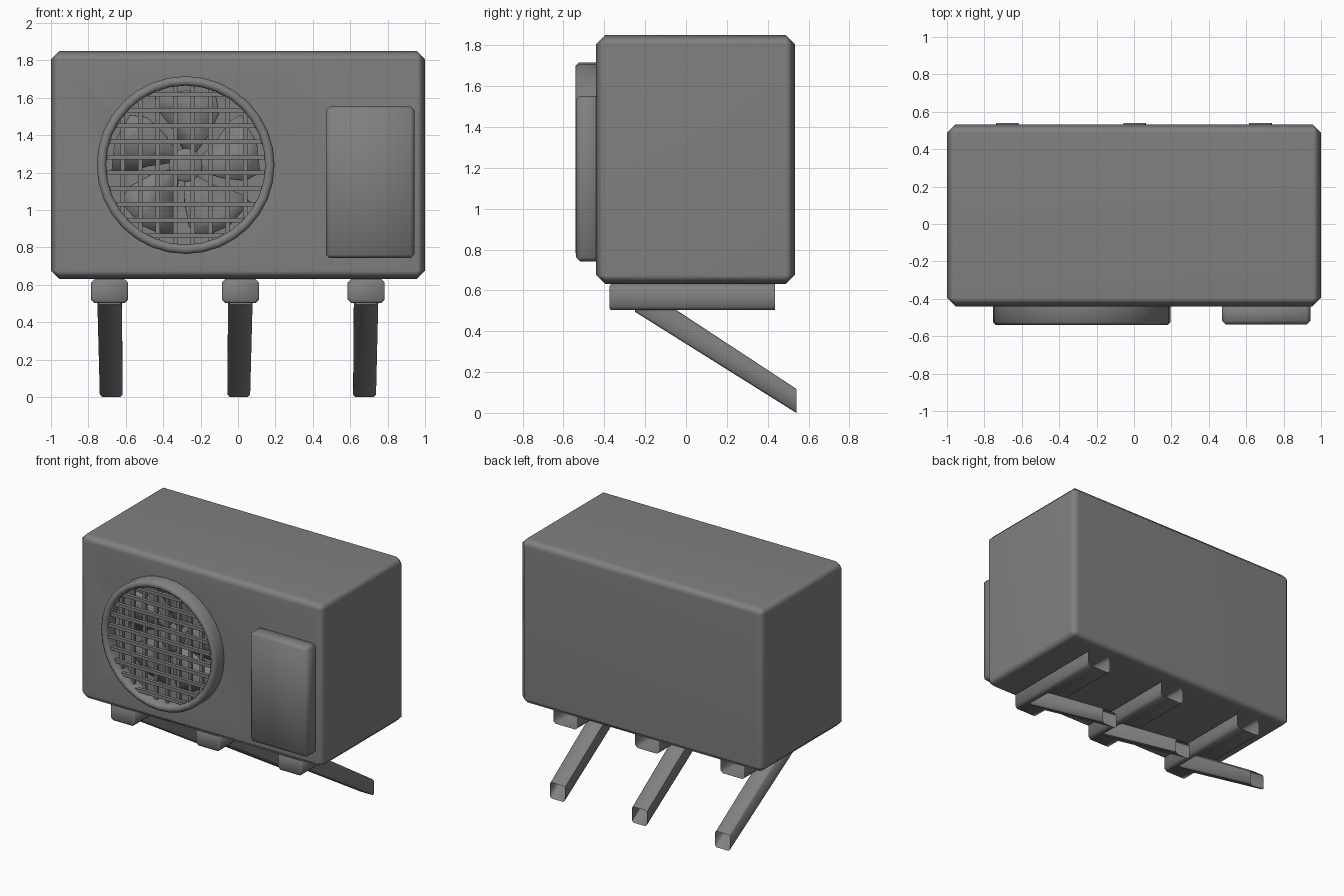
import bpy, bmesh
from math import sin, cos, pi, radians, sqrt

if "Cube" in bpy.data.objects:
    bpy.data.objects.remove(bpy.data.objects["Cube"])

FX, FZ = -0.28, 1.24          # fan centre on the front face

# dark grey paint for every part
paint = bpy.data.materials.new("dark_grey")
paint.diffuse_color = (0.216, 0.216, 0.216, 1)
paint.use_nodes = True
paint.node_tree.nodes["Principled BSDF"].inputs["Base Color"].default_value = paint.diffuse_color


def make(name, bm, angle=35):
    bmesh.ops.recalc_face_normals(bm, faces=bm.faces)
    me = bpy.data.meshes.new(name)
    bm.to_mesh(me)
    bm.free()
    me.materials.append(paint)
    ob = bpy.data.objects.new(name, me)
    bpy.context.collection.objects.link(ob)
    bpy.ops.object.select_all(action='DESELECT')
    ob.select_set(True)
    bpy.context.view_layer.objects.active = ob
    bpy.ops.object.shade_smooth_by_angle(angle=radians(angle))
    return ob


def add_box(bm, x0, x1, y0, y1, z0, z1):
    vs = bmesh.ops.create_cube(bm, size=1)['verts']
    for v in vs:
        v.co = (x1 if v.co.x > 0 else x0, y1 if v.co.y > 0 else y0, z1 if v.co.z > 0 else z0)
    return vs


def bevelled_box(name, dims, width, segs):
    bm = bmesh.new()
    add_box(bm, *dims)
    bmesh.ops.bevel(bm, geom=bm.edges[:], offset=width, segments=segs, profile=0.5, affect='EDGES')
    return make(name, bm, 50)


def lathe(name, prof, n, closed):
    """Spin an (r, y) profile about the fan axis."""
    bm = bmesh.new()
    rings = [[bm.verts.new((FX + r * cos(2 * pi * i / n), y, FZ + r * sin(2 * pi * i / n)))
              for i in range(n)] for r, y in prof]
    pairs = list(zip(rings, rings[1:]))
    if closed:
        pairs.append((rings[-1], rings[0]))
    else:
        bm.faces.new(rings[0])
        bm.faces.new(rings[-1])
    for a, b in pairs:
        for i in range(n):
            j = (i + 1) % n
            bm.faces.new((a[i], a[j], b[j], b[i]))
    return make(name, bm, 50)


def open_tube(name, stations, c):
    """Chamfered tube, closed at the front and open at the back.
    Each station is (y, x centre, half width, z low, z high)."""
    bm = bmesh.new()
    rings = []
    for y, x, w, z0, z1 in stations:
        pts = [(-w + c, z0), (w - c, z0), (w, z0 + c), (w, z1 - c),
               (w - c, z1), (-w + c, z1), (-w, z1 - c), (-w, z0 + c)]
        rings.append([bm.verts.new((x + px, y, pz)) for px, pz in pts])
    bm.faces.new(rings[0])
    for a, b in zip(rings, rings[1:]):
        for i in range(8):
            j = (i + 1) % 8
            bm.faces.new((a[i], a[j], b[j], b[i]))
    return make(name, bm, 50)


# casing with a round fan recess
casing = bevelled_box("casing", (-1, 1, -0.44, 0.533, 0.63, 1.85), 0.045, 1)
cutter = lathe("fan_recess_cutter", [(0.435, -0.7), (0.435, -0.27)], 32, False)
cutter.hide_render = True
bpy.context.view_layer.objects.active = casing
mod = casing.modifiers.new("recess", 'BOOLEAN')
mod.operation = 'DIFFERENCE'
mod.object = cutter
mod.solver = 'EXACT'
bpy.ops.object.modifier_apply(modifier=mod.name)
bpy.data.objects.remove(cutter)
casing.modifiers.new("normals", 'WEIGHTED_NORMAL')

# raised ring around the fan
lathe("fan_ring", [(0.475, -0.435), (0.475, -0.525), (0.46, -0.54), (0.44, -0.54),
                   (0.425, -0.525), (0.425, -0.435)], 32, True)

# grille: horizontal slats in front of vertical bars
bm = bmesh.new()
for i in range(10):
    d = (i - 4.5) * 0.084
    h = sqrt(0.43 ** 2 - d * d)
    add_box(bm, FX - h, FX + h, -0.515, -0.49, FZ + d - 0.012, FZ + d + 0.012)
for i in range(8):
    d = (i - 3.5) * 0.0935 - 0.008
    h = sqrt(0.43 ** 2 - d * d)
    add_box(bm, FX + d - 0.012, FX + d + 0.012, -0.49, -0.465, FZ - h, FZ + h)
make("fan_grille", bm)

# fan hub and gently pitched blades
lathe("fan_hub", [(0.07, -0.40), (0.09, -0.385), (0.09, -0.27)], 16, False)
bm = bmesh.new()
for k in range(5):
    rows = []
    for r, spread in ((0.07, 0.40), (0.2, 0.5), (0.33, 0.52), (0.4, 0.42)):
        row = []
        for s in (-1, 0, 1):
            a = 2 * pi * k / 5 + s * spread + r * 0.8
            row.append(bm.verts.new((FX + r * cos(a), -0.34 + 0.025 * s, FZ + r * sin(a))))
        rows.append(row)
    for a, b in zip(rows, rows[1:]):
        for i in range(2):
            bm.faces.new((a[i], a[i + 1], b[i + 1], b[i]))
blades = make("fan_blades", bm)
blades.modifiers.new("thickness", 'SOLIDIFY').thickness = 0.01

# service panel
bevelled_box("service_panel", (0.47, 0.943, -0.538, -0.42, 0.742, 1.553), 0.02, 1)

# three wall brackets: flat rail plus slanted brace
for side, rx, bx in (("left", -0.687, -0.678), ("middle", 0.013, 0.004), ("right", 0.685, 0.677)):
    open_tube("bracket_rail_" + side, [(-0.375, rx, 0.092, 0.512, 0.623), (-0.367, rx, 0.099, 0.503, 0.63),
                                       (0.435, rx, 0.099, 0.503, 0.63)], 0.018)
    open_tube("bracket_brace_" + side, [(-0.25, rx, 0.065, 0.495, 0.637),
                                        (0.54, bx, 0.061, 0.0, 0.118)], 0.012)
